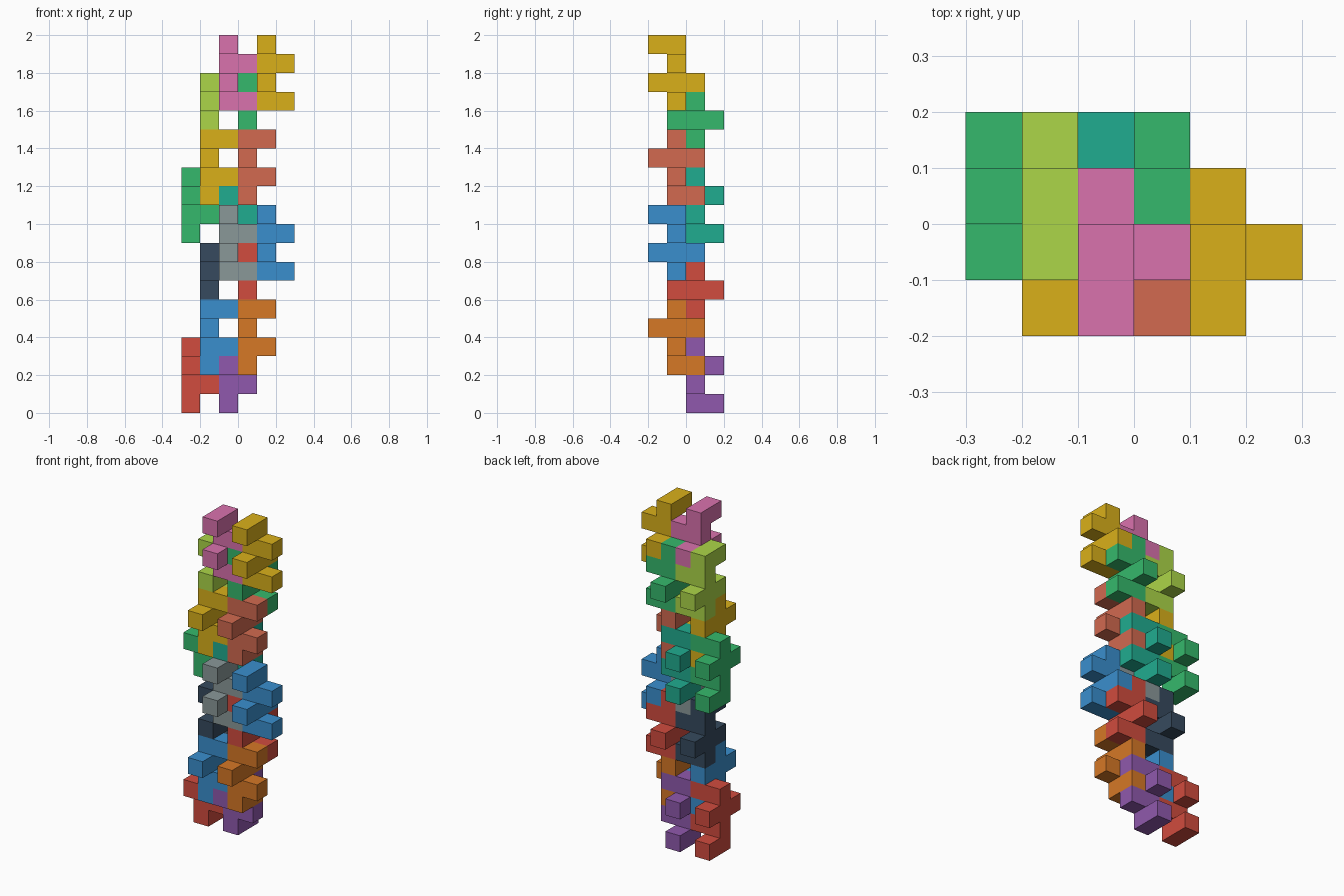
import bpy
import bmesh
from mathutils import Vector

if "Cube" in bpy.data.objects:
    bpy.data.objects.remove(bpy.data.objects["Cube"])

U = 0.1  # edge of one cube cell

# Interlocking piece: a four-cell upright spine with side knobs (9 cells)
SPINE = [(0, 0, k) for k in range(4)]
UPRIGHT = SPINE + [(1, 0, 0), (1, 0, 2), (0, -1, 1), (0, -1, 3), (0, 1, 1)]
# The same piece turned half a turn about the x axis
FLIPPED = [(x, -y, 3 - z) for x, y, z in UPRIGHT]

SIDES = [Vector(v) for v in
         ((1, 0, 0), (-1, 0, 0), (0, 1, 0), (0, -1, 0), (0, 0, 1), (0, 0, -1))]


def linear(hex_colour):
    """Convert an sRGB hex colour to a linear RGBA tuple."""
    rgb = [int(hex_colour[i:i + 2], 16) / 255 for i in (0, 2, 4)]
    return (*[c / 12.92 if c <= 0.04045 else ((c + 0.055) / 1.055) ** 2.4
              for c in rgb], 1.0)


def piece(name, cells, base, hex_colour):
    """Build the outer skin of a group of cube cells as one object."""
    filled = set(cells)
    bm = bmesh.new()
    for cell in cells:
        centre = Vector(cell) + Vector((0.5, 0.5, 0.5))
        for n in SIDES:
            if tuple(int(a + b) for a, b in zip(cell, n)) in filled:
                continue
            u = Vector((n.y, n.z, n.x))
            v = n.cross(u)
            corners = [centre + (n + a * u + b * v) / 2
                       for a, b in ((-1, -1), (1, -1), (1, 1), (-1, 1))]
            bm.faces.new([bm.verts.new((c + Vector(base)) * U) for c in corners])
    bmesh.ops.remove_doubles(bm, verts=bm.verts, dist=1e-4)
    bmesh.ops.dissolve_limit(bm, angle_limit=0.01, verts=bm.verts, edges=bm.edges)
    mesh = bpy.data.meshes.new(name)
    bm.to_mesh(mesh)
    bm.free()
    mat = bpy.data.materials.new(name + "_colour")
    mat.diffuse_color = linear(hex_colour)
    mat.use_nodes = True
    mat.node_tree.nodes["Principled BSDF"].inputs["Base Color"].default_value = mat.diffuse_color
    mesh.materials.append(mat)
    bpy.context.collection.objects.link(bpy.data.objects.new(name, mesh))


# Each tier: cell shape, base height, and colours for
# front right, front left, back right, back left
TIERS = [
    (FLIPPED, 2, ("D67826", "3A8FCE", "9059AD", "D14C3E")),
    (UPRIGHT, 7, ("3A8FCE", "8A9899", "D14C3E", "364A5E")),
    (FLIPPED, 11, ("D26A50", "DAB01A", "20AC90", "35B96C")),
    (UPRIGHT, 16, ("DAB01A", "DA72AE", "35B96C", "ACD648")),
]

for tier, (cells, z, colours) in enumerate(TIERS, 1):
    x = 1 if cells is UPRIGHT else 0  # flipped tiers sit one cell to the left
    places = [("front_right", (x, -1, z)), ("front_left", (x - 2, -1, z)),
              ("back_right", (x - 1, 0, z - 2)), ("back_left", (x - 3, 0, z - 2))]
    for (place, base), colour in zip(places, colours):
        piece(f"tier_{tier}_{place}_piece", cells, base, colour)
